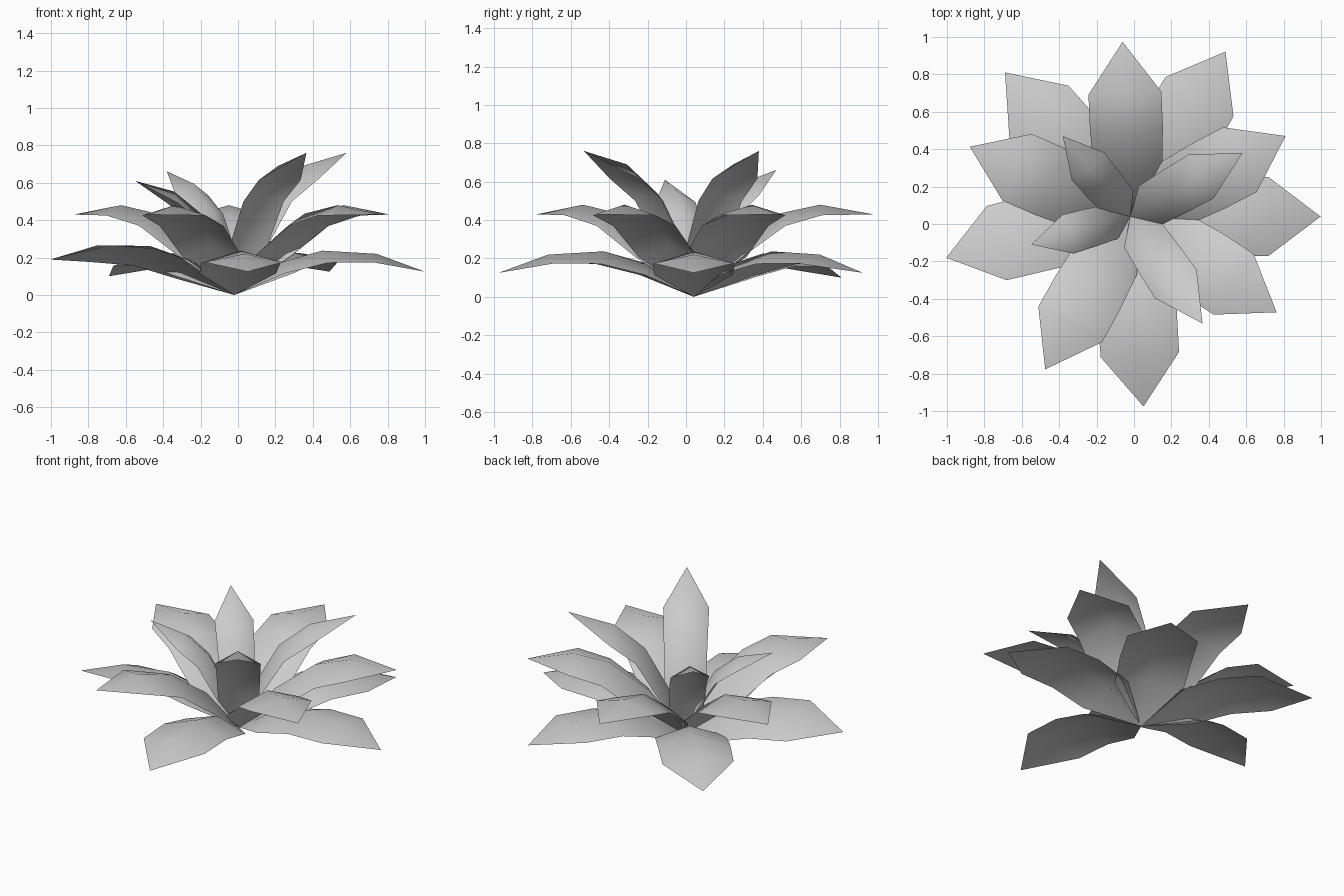
import bpy
import bmesh
import math

if "Cube" in bpy.data.objects:
    bpy.data.objects.remove(bpy.data.objects["Cube"])

CENTRE = (-0.02, 0.04)

leaf_grey = bpy.data.materials.new("leaf_grey")
leaf_grey.diffuse_color = (0.6, 0.6, 0.6, 1)
leaf_grey.use_nodes = True
leaf_grey.node_tree.nodes["Principled BSDF"].inputs["Base Color"].default_value = leaf_grey.diffuse_color

# Leaf profiles: (ridge r, ridge z, edge r, edge z, half width) for each row, then the tip
LOW = ([(0.25, 0.175, 0.27, 0.115, 0.205), (0.47, 0.237, 0.50, 0.172, 0.213),
        (0.76, 0.22, 0.74, 0.175, 0.21)], (1.018, 0.125))
MID = ([(0.21, 0.265, 0.25, 0.21, 0.182), (0.45, 0.435, 0.47, 0.37, 0.195),
        (0.66, 0.48, 0.66, 0.425, 0.195)], (0.935, 0.43))
HIGH = ([(0.08, 0.265, 0.12, 0.235, 0.12), (0.235, 0.545, 0.28, 0.50, 0.13),
         (0.42, 0.69, 0.435, 0.615, 0.135)], (0.69, 0.76))


def leaf(name, profile, heading, pitch=0.0, size=1.0, roll=0.0):
    """Arched leaf growing from the centre towards heading (degrees)."""
    rows, tip = profile
    h, p, t = math.radians(heading), math.radians(pitch), math.radians(roll)
    bm = bmesh.new()

    def vert(r, z, side):
        r, z, side = r * size, z * size, side * size
        side, z = side * math.cos(t) - z * math.sin(t), side * math.sin(t) + z * math.cos(t)
        r, z = r * math.cos(p) - z * math.sin(p), r * math.sin(p) + z * math.cos(p)
        return bm.verts.new((CENTRE[0] + r * math.cos(h) - side * math.sin(h),
                             CENTRE[1] + r * math.sin(h) + side * math.cos(h), z))

    base = vert(0, 0, 0)
    grid = [(vert(er, ez, -w), vert(rr, rz, 0), vert(er, ez, w))
            for rr, rz, er, ez, w in rows]
    end = vert(*tip, 0)
    for i in range(2):
        bm.faces.new((base, grid[0][i], grid[0][i + 1]))
        for a, b in zip(grid, grid[1:]):
            bm.faces.new((a[i], b[i], b[i + 1], a[i + 1]))
        bm.faces.new((grid[-1][i], end, grid[-1][i + 1]))
    # All faces point upward
    bm.normal_update()
    for f in bm.faces:
        if f.normal.z < 0:
            f.normal_flip()
        f.smooth = True
    mesh = bpy.data.meshes.new(name)
    bm.to_mesh(mesh)
    bm.free()
    mesh.materials.append(leaf_grey)
    bpy.context.collection.objects.link(bpy.data.objects.new(name, mesh))


# Drooping outer leaves, one of them tilted sideways
for i, (heading, pitch, roll) in enumerate([(60, 0, 0), (0, 0, 0), (-86, 0, 0),
                                            (194.1, 3.8, 12), (131, -1.4, 0)]):
    leaf(f"outer_leaf_{i + 1}", LOW, heading, pitch, roll=roll)
# Middle ring
for i, heading in enumerate([92.5, 27.4, -33.2, 240.9, 156.5]):
    leaf(f"middle_leaf_{i + 1}", MID, heading)
# Upright inner leaves
for i, (heading, pitch, size) in enumerate([(29.5, 0, 1), (-56, 0, 1),
                                            (130, 1.9, 0.845), (195.8, 0.2, 0.8)]):
    leaf(f"inner_leaf_{i + 1}", HIGH, heading, pitch, size)
